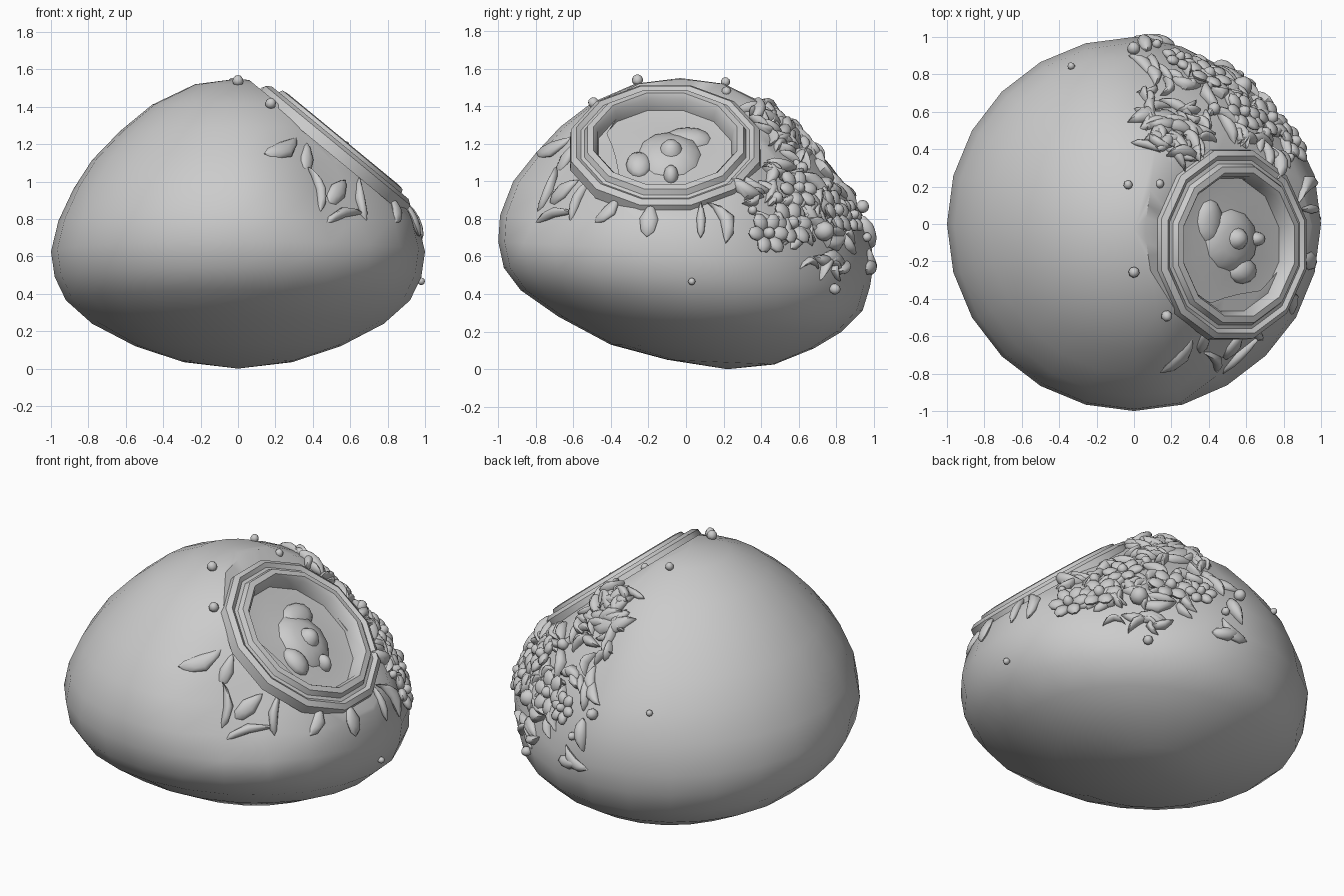
import bpy, bmesh, math, random
from mathutils import Vector, Matrix
from mathutils.bvhtree import BVHTree

if "Cube" in bpy.data.objects:
    bpy.data.objects.remove(bpy.data.objects["Cube"])

random.seed(7)
CORE = Vector((0, 0, 0.62))
RING_C = Vector((0.54, -0.11, 1.20))
N = Vector((0.635, 0, 0.772)).normalized()
U = Vector((0, 1, 0)).cross(N).normalized()
FRAME = Matrix((U, Vector((0, 1, 0)), N)).transposed().to_4x4()
FRAME.translation = RING_C


def finish(bm, name, angle=40):
    bmesh.ops.recalc_face_normals(bm, faces=bm.faces[:])
    me = bpy.data.meshes.new(name)
    bm.to_mesh(me)
    bm.free()
    ob = bpy.data.objects.new(name, me)
    bpy.context.collection.objects.link(ob)
    bpy.ops.object.select_all(action='DESELECT')
    ob.select_set(True)
    bpy.context.view_layer.objects.active = ob
    bpy.ops.object.shade_smooth_by_angle(angle=math.radians(angle))
    return ob


def loft(bm, rings, start=None, end=None):
    n = len(rings[0])
    for a, b in zip(rings, rings[1:]):
        for i in range(n):
            j = (i + 1) % n
            bm.faces.new((a[i], a[j], b[j], b[i]))
    for tip, r in ((start, rings[0]), (end, rings[-1])):
        if tip:
            for i in range(n):
                bm.faces.new((tip, r[i], r[(i + 1) % n]))


# body: tilted elliptical rings (front y, front z, back y, back z, half width)
rows = [(-.10, .05, .47, .025, .30), (-.40, .13, .68, .11, .55),
        (-.68, .28, .83, .20, .78), (-.88, .42, .94, .31, .92),
        (-.97, .54, .98, .44, .98), (-1.0, .68, 1.0, .57, 1.0),
        (-.99, .82, .97, .76, .96), (-.92, 1.0, .91, .92, .88),
        (-.80, 1.15, .80, 1.08, .78), (-.67, 1.29, .65, 1.25, .63),
        (-.50, 1.42, .45, 1.40, .46), (-.27, 1.52, .20, 1.52, .23)]
bm = bmesh.new()
SEG = 24
rings = []
for yf, zf, yb, zb, w in rows:
    r = []
    for i in range(SEG):
        a = 2 * math.pi * i / SEG
        s = (1 - math.cos(a)) / 2
        r.append(bm.verts.new((w * math.sin(a), yf + (yb - yf) * s, zf + (zb - zf) * s)))
    rings.append(r)
loft(bm, rings, bm.verts.new((0, .22, 0)), bm.verts.new((0, -.03, 1.55)))

# sink the carved areas slightly below the outer shell
for centre, radius, depth in ((Vector((.52, .72, 1.0)), .62, .06),
                              (Vector((.55, -.70, .98)), .36, .07)):
    for v in bm.verts:
        t = max(0, 1 - ((v.co - centre).length / radius) ** 2)
        v.co -= (v.co - CORE).normalized() * depth * min(1, 1.6 * t)

# flat cut that seats the round medallion
bmesh.ops.bisect_plane(bm, geom=bm.verts[:] + bm.edges[:] + bm.faces[:],
                       plane_co=RING_C - N * .04, plane_no=N, clear_outer=True)
rim = [e for e in bm.edges if e.is_boundary]
ext = bmesh.ops.extrude_edge_only(bm, edges=rim)
for v in ext['geom']:
    if isinstance(v, bmesh.types.BMVert):
        v.co = v.co.lerp(RING_C - N * .04, .27)
tree = BVHTree.FromBMesh(bm)
finish(bm, "shell_body", 35)

# medallion: lathed frame with a recessed dish
bm = bmesh.new()
prof = [(.525, -.07), (.52, -.01), (.49, .01), (.465, -.005), (.445, 0),
        (.43, .03), (.395, .035), (.375, .01), (.365, -.06), (.25, -.065), (.12, -.05)]
mr = []
for rad, h in prof:
    mr.append([bm.verts.new((rad * math.cos(a), rad * math.sin(a), h))
               for a in (2 * math.pi * (i + .5) / 12 for i in range(12))])
loft(bm, mr, None, bm.verts.new((0, 0, -.05)))
bm.transform(FRAME)
finish(bm, "medallion_frame")


def blob(bm, mat, size, bend=0.0, seg=8, taper=0.0):
    """Rounded leaf shape: size along x, y, z; tip narrows with taper."""
    out = bmesh.ops.create_uvsphere(bm, u_segments=seg, v_segments=6, radius=1)
    for v in out['verts']:
        x, y, z = v.co
        y *= 1 - taper * max(0, x)
        v.co = mat @ Vector((x * size[0], y * size[1] + bend * x * x,
                             z * size[2] - .12 * size[0] * x * x))


# relief inside the dish
bm = bmesh.new()
for x, y, sx, sy, h in ((0.02, .02, .20, .17, .06), (.03, .03, .08, .07, .10),
                        (.19, .03, .06, .04, .055), (.10, -.14, .10, .07, .05),
                        (-.12, .12, .09, .12, .035)):
    blob(bm, FRAME @ Matrix.Translation((x, y, -.06)), (sx, sy, h), seg=12)
finish(bm, "medallion_relief", 60)


def seat(direction, spin, lift=0.0):
    """Frame lying on the body surface in the given direction from its core."""
    hit, nor, _, _ = tree.ray_cast(CORE + direction.normalized() * 2, -direction.normalized())
    if hit is None:
        return None
    if nor.dot(direction) < 0:
        nor = -nor
    m = nor.to_track_quat('Z', 'Y').to_matrix().to_4x4() @ Matrix.Rotation(spin, 4, 'Z')
    m.translation = hit + nor * lift
    return m


# flower clusters: petals around a raised bud
bm = bmesh.new()
for p, r in (((.88, .45, .72), .11), ((.78, .60, .78), .12), ((.42, .84, .85), .12),
             ((.66, .68, 1.0), .11), ((.25, .92, .82), .09)):
    d = Vector(p) - CORE
    for k in range(6):
        m = seat(d, k * math.pi / 3, .025)
        blob(bm, m @ Matrix.Translation((r * .62, 0, 0)) @ Matrix.Rotation(-.25, 4, 'Y'),
             (r * .5, r * .38, .025), seg=8)
    blob(bm, seat(d, 0, .035), (r * .3, r * .3, .035))
finish(bm, "flowers", 50)

# dense foliage over the back right
bm = bmesh.new()
count = 0
while count < 115:
    az, el = math.radians(random.uniform(18, 92)), math.radians(random.uniform(-6, 62))
    d = Vector((math.cos(az) * math.cos(el), math.sin(az) * math.cos(el), math.sin(el)))
    m = seat(d, random.uniform(0, 6.28), .008)
    if m is None:
        continue
    p = m.translation
    low = .85 - .45 * min(1, max(0, (p.y - .25) / .4)) + .12
    if p.x < .04 or p.y < .30 or p.z < low or (p - RING_C).length < .56:
        continue
    s = random.uniform(.06, .11)
    blob(bm, m, (s, s * random.uniform(.25, .45), random.uniform(.025, .045)),
         random.uniform(-.05, .05), taper=.6)
    count += 1
finish(bm, "foliage", 50)

# long scrolls and leaf points around the medallion
bm = bmesh.new()
for p, spin, size, bend in (
        ((.20, .66, 1.36), .3, (.17, .07, .025), .03), ((.22, .48, 1.42), 1.2, (.14, .05, .025), -.04),
        ((.93, .22, .80), 1.9, (.13, .04, .03), .06), ((.95, .08, .80), 1.5, (.11, .025, .022), 0),
        ((.95, -.20, .80), 1.5, (.10, .05, .022), 0), ((.88, -.42, .85), 1.0, (.10, .04, .022), .03),
        ((.58, -.72, .84), .2, (.16, .028, .03), -.04), ((.45, -.74, .96), 1.5, (.14, .028, .03), .04),
        ((.70, -.62, .93), 1.4, (.14, .028, .03), -.03), ((.57, -.70, .97), .7, (.11, .05, .025), 0),
        ((.25, -.70, 1.16), .4, (.14, .05, .022), .04), ((.38, -.66, 1.14), 1.2, (.11, .04, .022), 0)):
    m = seat(Vector(p) - CORE, spin, .006)
    if m:
        blob(bm, m, size, bend, taper=.6)
finish(bm, "scrollwork", 50)

# small round beads
bm = bmesh.new()
for p, r in (((.63, .80, .74), .055), ((.0, .93, .86), .035), ((-.33, .83, .92), .02),
             ((-.03, .20, 1.5), .025), ((0, -.25, 1.5), .03), ((.17, -.48, 1.4), .03),
             ((.98, .03, .47), .02), ((.55, .78, .43), .03), ((.62, .76, .90), .03),
             ((.80, .55, .95), .035), ((.35, .85, 1.02), .03), ((.50, .72, 1.14), .035),
             ((.12, .96, .70), .025), ((.90, .38, .86), .025), ((.14, .22, 1.5), .025)):
    m = seat(Vector(p) - CORE, 0, r * .6)
    if m:
        blob(bm, m, (r, r, r))
finish(bm, "beads", 60)
